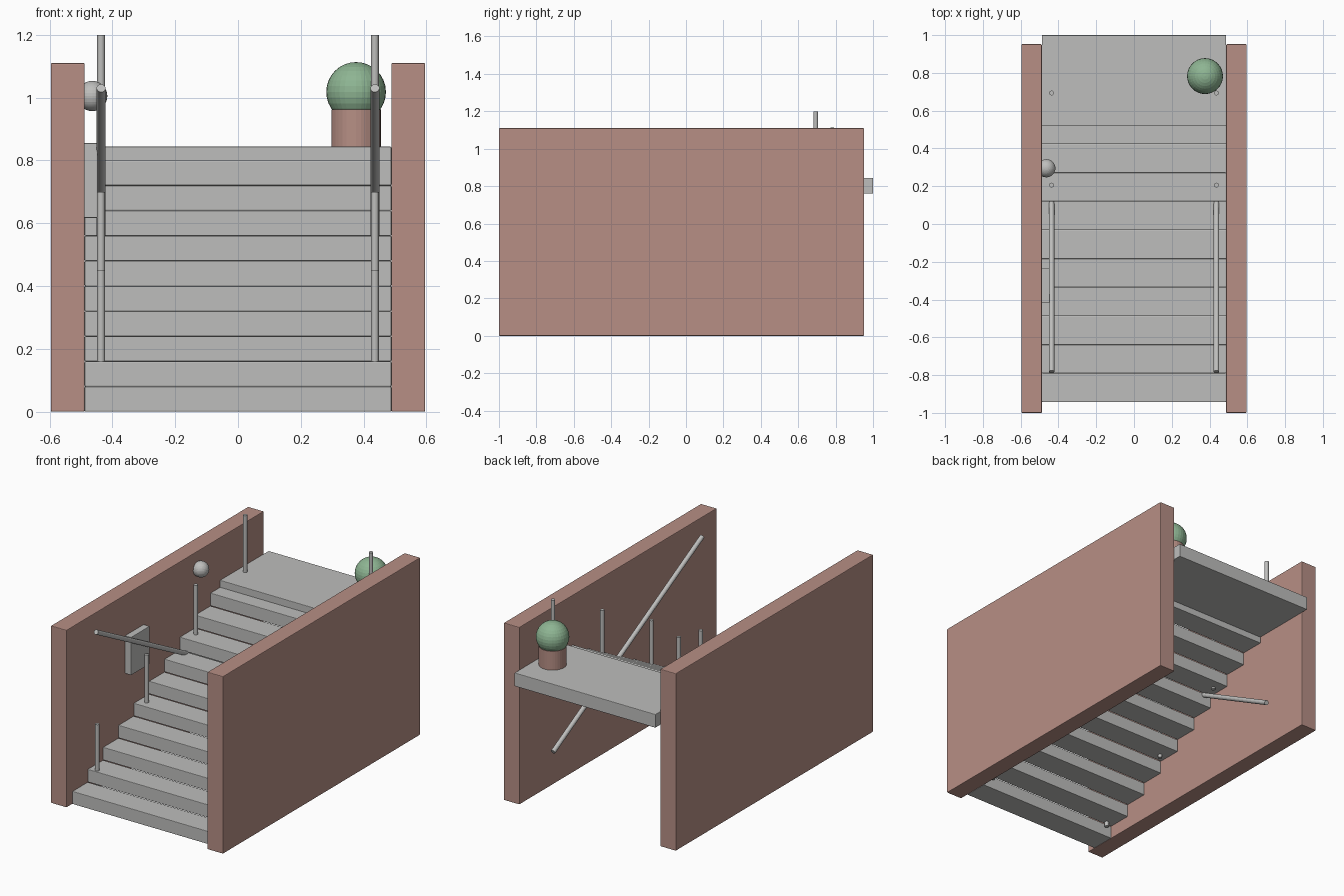
import bpy, math
from mathutils import Vector

if "Cube" in bpy.data.objects:
    bpy.data.objects.remove(bpy.data.objects["Cube"])


def material(name, rgb):
    m = bpy.data.materials.new(name)
    m.diffuse_color = (*rgb, 1)
    m.use_nodes = True
    m.node_tree.nodes["Principled BSDF"].inputs["Base Color"].default_value = m.diffuse_color
    return m


brick = material("clay_brick", (0.474, 0.275, 0.235))
grey = material("light_grey", (0.515, 0.515, 0.505))
green = material("leaf_green", (0.27, 0.46, 0.29))


def finish(name, mat):
    ob = bpy.context.object
    ob.name = name
    ob.data.materials.append(mat)
    return ob


def box(name, mat, lo, hi, bevel=0.003):
    lo, hi = Vector(lo), Vector(hi)
    bpy.ops.mesh.primitive_cube_add(size=1, location=(lo + hi) / 2)
    ob = finish(name, mat)
    for v in ob.data.vertices:
        v.co = Vector(a * b for a, b in zip(v.co, hi - lo))
    mod = ob.modifiers.new("soft_edges", 'BEVEL')
    mod.width = bevel
    mod.segments = 2
    return ob


def rod(name, mat, a, b, r, sides=32):
    a, b = Vector(a), Vector(b)
    d = b - a
    bpy.ops.mesh.primitive_cylinder_add(vertices=sides, radius=r, depth=d.length,
                                        location=(a + b) / 2,
                                        rotation=d.to_track_quat('Z', 'Y').to_euler())
    return finish(name, mat)


def ball(name, mat, centre, r):
    bpy.ops.mesh.primitive_uv_sphere_add(segments=32, ring_count=16, radius=r, location=centre)
    return finish(name, mat)


# Stair treads and upper landing
RISE, RUN, START = 0.08, 0.1517, -0.942
for i in range(10):
    y = START + i * RUN
    box(f"step_{i + 1}", grey, (-0.488, y, i * RISE), (0.488, y + RUN, (i + 1) * RISE))
box("landing", grey, (-0.488, 0.518, 0.76), (0.488, 1.0, 0.844))

for side, s in (("left", -1), ("right", 1)):
    # Side walls
    xs = sorted((s * 0.488, s * 0.596))
    box(f"{side}_wall", brick, (xs[0], -1.0, 0), (xs[1], 0.952, 1.11), 0.004)
    # Posts and the crossing rail, which passes down through the steps
    x = s * 0.436
    for k in range(4):
        y, top = -0.769 + 0.4875 * k, 0.45 + 0.25 * k
        rod(f"{side}_post_{k + 1}", grey, (x, y, top - 0.4), (x, y, top), 0.0125)
    rod(f"{side}_rail", grey, (x, -0.782, 1.03), (x, 0.692, 0.245), 0.0142)

# Wall panel and round lamp on the left wall
box("wall_panel", grey, (-0.49, -0.419, 0.617), (-0.447, -0.235, 0.855))
ball("wall_lamp", grey, (-0.464, 0.295, 1.005), 0.048)

# Potted bush on the landing
rod("plant_pot", brick, (0.376, 0.783, 0.84), (0.376, 0.783, 0.962), 0.079)
ball("bush", green, (0.376, 0.783, 1.018), 0.095)
